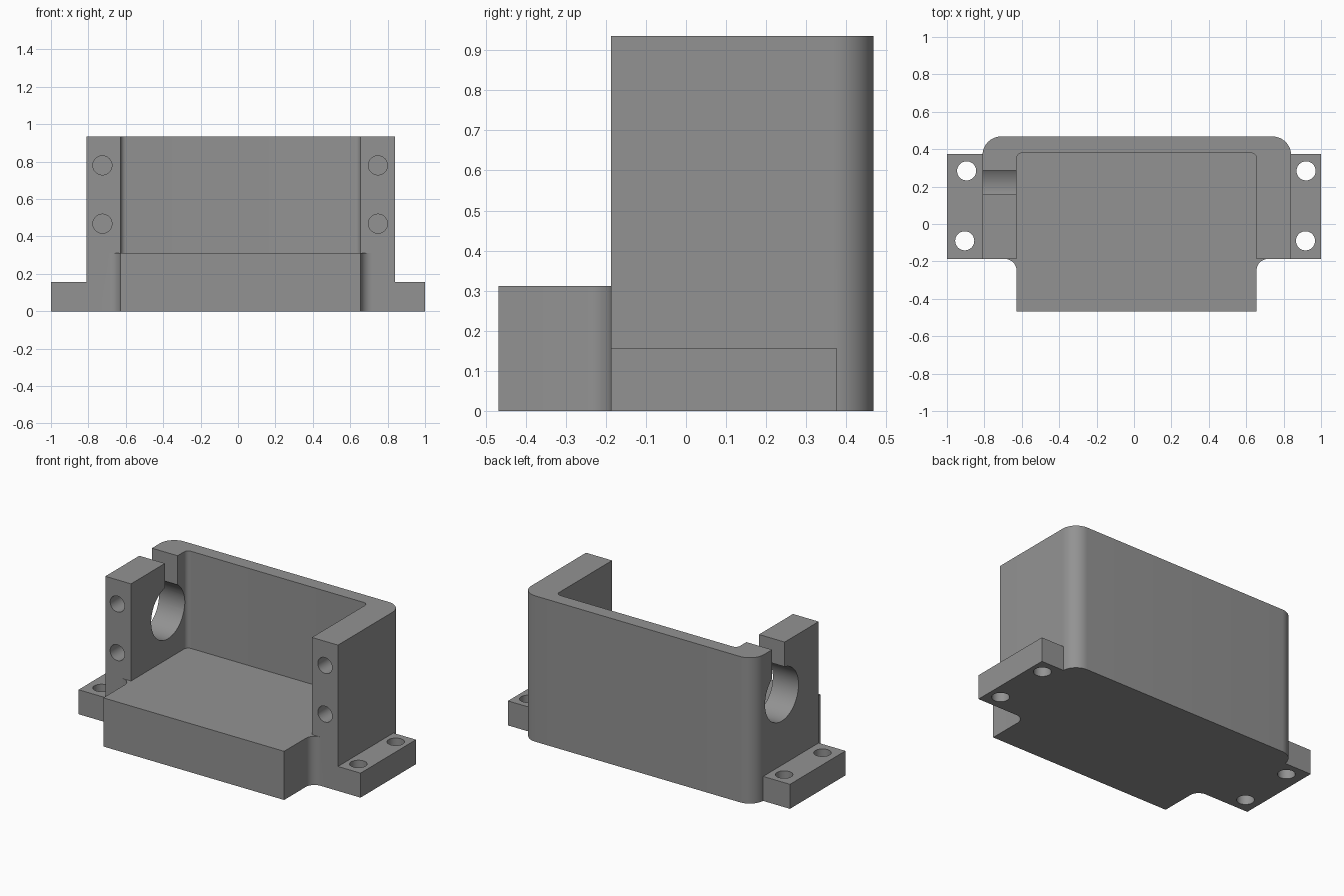
import bpy, bmesh, math

if "Cube" in bpy.data.objects:
    bpy.data.objects.remove(bpy.data.objects["Cube"])

grey = bpy.data.materials.new("plain grey")
grey.diffuse_color = (0.29, 0.29, 0.29, 1)
grey.use_nodes = True
grey.node_tree.nodes["Principled BSDF"].inputs["Base Color"].default_value = grey.diffuse_color


def arc(cx, cy, r, a0, a1, n=12):
    """Points of an arc, angles in degrees."""
    return [(cx + r * math.cos(math.radians(a0 + (a1 - a0) * i / n)),
             cy + r * math.sin(math.radians(a0 + (a1 - a0) * i / n))) for i in range(n + 1)]


def prism(name, outline, z0, z1):
    """Extrude a flat outline upwards from z0 to z1."""
    bm = bmesh.new()
    face = bm.faces.new([bm.verts.new((x, y, z0)) for x, y in outline])
    top = bmesh.ops.extrude_face_region(bm, geom=[face])["geom"]
    bmesh.ops.translate(bm, vec=(0, 0, z1 - z0),
                        verts=[v for v in top if isinstance(v, bmesh.types.BMVert)])
    bmesh.ops.recalc_face_normals(bm, faces=bm.faces)
    mesh = bpy.data.meshes.new(name)
    bm.to_mesh(mesh)
    bm.free()
    mesh.materials.append(grey)
    ob = bpy.data.objects.new(name, mesh)
    bpy.context.collection.objects.link(ob)
    return ob


def box(name, x0, x1, y0, y1, z0, z1):
    return prism(name, [(x0, y0), (x1, y0), (x1, y1), (x0, y1)], z0, z1)


def rod(name, centre, r, depth, axis):
    """Cylinder along the given axis, centred on a point."""
    rot = {"x": (0, math.pi / 2, 0), "y": (math.pi / 2, 0, 0), "z": (0, 0, 0)}[axis]
    bpy.ops.mesh.primitive_cylinder_add(vertices=48, radius=r, depth=depth,
                                        location=centre, rotation=rot)
    ob = bpy.context.object
    ob.name = name
    ob.data.materials.append(grey)
    return ob


def combine(target, tool, operation):
    """Apply a boolean and discard the tool."""
    bpy.context.view_layer.objects.active = target
    mod = target.modifiers.new(operation, "BOOLEAN")
    mod.operation, mod.object, mod.solver = operation, tool, "EXACT"
    bpy.ops.object.modifier_apply(modifier=mod.name)
    bpy.data.objects.remove(tool)


XL, XR, YF, YB, H = -0.81, 0.84, -0.187, 0.468, 0.935   # housing
IL, IR, IB, FLOOR = -0.628, 0.655, 0.38, 0.312          # cavity
R, r, F = 0.1, 0.03, 0.062                              # corner radii

# Housing with rounded rear corners
bracket = prism("housing", [(XL, YF), (XR, YF)] + arc(XR - R, YB - R, R, 0, 90)
                + arc(XL + R, YB - R, R, 90, 180), 0, H)

# Cavity, open to the front and top
combine(bracket, prism("cavity", [(IL, -0.6), (IR, -0.6)] + arc(IR - r, IB - r, r, 0, 90, 6)
                       + arc(IL + r, IB - r, r, 90, 180, 6), FLOOR, 1.2), "DIFFERENCE")

# Front tongue, filleted into the posts
tongue = prism("tongue", [(IL, -0.468), (IR, -0.468)] + arc(IR + F, YF - F, F, 180, 90)
               + [(IR + F, 0), (IL - F, 0)] + arc(IL - F, YF - F, F, 90, 0), 0, FLOOR)
combine(bracket, tongue, "UNION")

# Mounting ears
combine(bracket, box("left_ear", -1, XL + 0.05, YF, 0.375, 0, 0.157), "UNION")
combine(bracket, box("right_ear", XR - 0.05, 1, YF, 0.375, 0, 0.157), "UNION")

# Vertical screw holes through the ears
for x, y in [(-0.895, 0.284), (-0.905, -0.09), (0.92, 0.284), (0.917, -0.09)]:
    combine(bracket, rod("ear_hole", (x, y, 0.08), 0.051, 0.4, "z"), "DIFFERENCE")

# Blind screw holes in the post fronts
for x in (-0.725, 0.748):
    for z in (0.468, 0.78):
        combine(bracket, rod("post_hole", (x, YF, z), 0.051, 0.38, "y"), "DIFFERENCE")

# Round side opening with a slot up to the top edge
combine(bracket, rod("side_opening", (-0.72, 0.187, 0.61), 0.17, 0.3, "x"), "DIFFERENCE")
combine(bracket, box("side_slot", -0.9, -0.59, 0.157, 0.285, 0.62, 1.2), "DIFFERENCE")

bracket.name = "mounting_bracket"
bpy.ops.object.select_all(action="DESELECT")
bracket.select_set(True)
bpy.context.view_layer.objects.active = bracket
bpy.ops.object.shade_smooth_by_angle(angle=math.radians(30))
